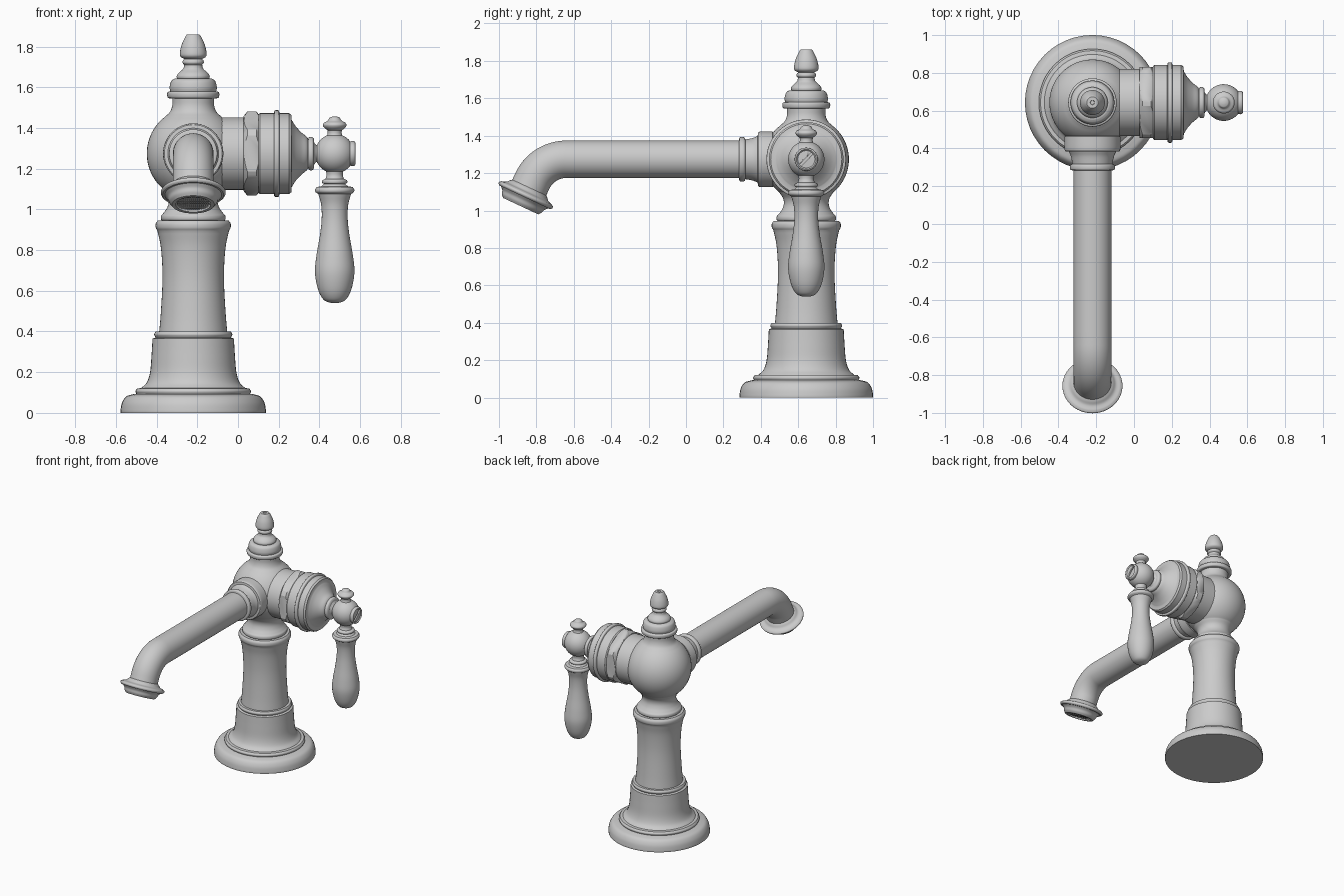
import bpy, bmesh, math
from mathutils import Vector, Matrix

if "Cube" in bpy.data.objects:
    bpy.data.objects.remove(bpy.data.objects["Cube"])

SEG = 48
CX, CY, CZ = -0.22, 0.643, 1.274      # column axis and valve height
HX = 0.475                            # lever axis


def finish(name, bm, angle=32):
    bmesh.ops.recalc_face_normals(bm, faces=bm.faces[:])
    me = bpy.data.meshes.new(name)
    bm.to_mesh(me)
    bm.free()
    ob = bpy.data.objects.new(name, me)
    bpy.context.collection.objects.link(ob)
    bpy.ops.object.select_all(action='DESELECT')
    ob.select_set(True)
    bpy.context.view_layer.objects.active = ob
    bpy.ops.object.shade_smooth_by_angle(angle=math.radians(angle))
    return ob


def sweep(name, stations, seg=SEG):
    """Skin circles given as (centre, direction, radius), capping both ends."""
    bm = bmesh.new()
    rings = []
    for c, d, r in stations:
        u = Vector((0, 1, 0)) if abs(d.x) > 0.9 else Vector((1, 0, 0))
        v = d.cross(u)
        rings.append([bm.verts.new(c + r * (math.cos(a) * u + math.sin(a) * v))
                      for a in (2 * math.pi * i / seg for i in range(seg))])
    for a, b in zip(rings, rings[1:]):
        for i in range(seg):
            j = (i + 1) % seg
            bm.faces.new((a[i], a[j], b[j], b[i]))
    bm.faces.new(rings[0])
    bm.faces.new(rings[-1])
    return finish(name, bm)


def smooth(pts, n=5):
    """Catmull-Rom curve through a run of points."""
    p = [Vector(q) for q in pts]
    if len(p) < 3:
        return p
    p = [2 * p[0] - p[1]] + p + [2 * p[-1] - p[-2]]
    out = []
    for a, b, c, d in zip(p, p[1:], p[2:], p[3:]):
        for k in range(n):
            t = k / n
            out.append(0.5 * (2 * b + (c - a) * t + (2 * a - 5 * b + 4 * c - d) * t * t
                              + (3 * b - a - 3 * c + d) * t ** 3))
    return out + [p[-2]]


def arc(r, c, a0, a1, n=16):
    """Part of a ball profile, angles measured from the axis start."""
    return [(r * math.sin(math.radians(a0 + (a1 - a0) * i / n)),
             c - r * math.cos(math.radians(a0 + (a1 - a0) * i / n))) for i in range(n + 1)]


def lathe(name, runs, origin, axis):
    """Revolve runs of (radius, distance) points; each run is smoothed."""
    o, d = Vector(origin), Vector(axis).normalized()
    pts = []
    for run in runs:
        for q in smooth(run):
            if not pts or (q - pts[-1]).length > 1e-4:
                pts.append(q)
    return sweep(name, [(o + d * q[1], d, max(q[0], 0.004)) for q in pts])


def boolean(ob, cutter, op):
    m = ob.modifiers.new(op.lower(), 'BOOLEAN')
    m.operation, m.object, m.solver = op, cutter, 'EXACT'
    cutter.hide_render = True
    cutter.hide_set(True)


UP, COL = (0, 0, 1), (CX, CY, 0)

# Stepped foot and pedestal
lathe("base_foot", [
    [(.357, 0), (.357, .015), (.35, .05), (.33, .08), (.295, .092)],
    [(.28, .094), (.284, .107), (.275, .12)],
    [(.255, .122), (.228, .15), (.212, .2), (.205, .28), (.2, .365)],
    [(.2, .365), (.185, .37)], [(.185, .37), (.192, .385), (.185, .4)], [(.16, .4), (.05, .4)],
], COL, UP)

# Waisted column
lathe("column", [
    [(.168, .39), (.16, .48), (.152, .62), (.152, .72), (.16, .82), (.176, .895)],
    [(.176, .895), (.184, .91), (.184, .93), (.174, .945)], [(.1, .945), (.05, .945)],
], COL, UP)

# Neck, ball body and top neck
lathe("ball_body", [
    [(.145, .94), (.158, .95), (.158, .968), (.148, .98)],
    [(.148, .98), (.13, 1.005), (.12, 1.035), (.124, 1.065), (.142, 1.094)],
    arc(.228, CZ, 39, 142),
    [(.14, 1.454), (.115, 1.478), (.103, 1.51), (.102, 1.55)],
], COL, UP)

# Cap and finial
lathe("top_finial", [
    [(.1, 1.545), (.122, 1.547), (.128, 1.56), (.126, 1.575), (.113, 1.58)],
    [(.113, 1.58), (.116, 1.6), (.108, 1.63), (.09, 1.643)],
    [(.08, 1.643), (.081, 1.655), (.072, 1.67), (.05, 1.69), (.044, 1.71)],
    [(.044, 1.71), (.052, 1.72), (.05, 1.732), (.042, 1.738)],
    [(.042, 1.738), (.06, 1.748), (.066, 1.765), (.058, 1.805), (.043, 1.84), (.036, 1.853)],
    [(.036, 1.853), (.03, 1.86)], [(.012, 1.86), (.01, 1.855)],
], COL, UP)

# Spout collar
lathe("spout_collar", [
    [(.13, .12), (.14, .17), (.148, .18)], [(.148, .18), (.148, .245), (.142, .258)],
    [(.125, .26), (.114, .285), (.106, .325)],
    [(.106, .325), (.116, .33), (.119, .343), (.116, .356), (.1, .36)],
], (CX, CY, CZ), (0, -1, 0))

# Spout tube: straight run, 65 degree bend, short drop
R, BEND, Y0 = 0.2, math.radians(65), -0.64
path = [(Vector((CX, .5 + (Y0 - .5) * i / 16, CZ)), Vector((0, -1, 0)), .1) for i in range(16)]
for i in range(17):
    a = BEND * i / 16
    path.append((Vector((CX, Y0 - R * math.sin(a), CZ - R * (1 - math.cos(a)))),
                 Vector((0, -math.cos(a), -math.sin(a))), .1))
end, tip_dir = path[-1][0], path[-1][1]
tip = end + tip_dir * .083
path.append((tip, tip_dir, .1))
sweep("spout_tube", path)

# Spout nozzle with recessed opening
lathe("spout_nozzle", [
    [(.098, -.045), (.11, -.035), (.125, -.02), (.148, -.012)],
    [(.148, -.012), (.158, -.004), (.158, .006), (.15, .014)],
    [(.14, .014), (.125, .03), (.117, .05), (.104, .066)],
    [(.104, .066), (.086, .066)], [(.086, .066), (.084, .04)], [(.084, .04), (.02, .04)],
], tip, tip_dir)

# Aerator screen
bm = bmesh.new()
bmesh.ops.create_grid(bm, x_segments=18, y_segments=18, size=.09)
bmesh.ops.delete(bm, geom=[f for f in bm.faces if f.calc_center_median().length > .083],
                 context='FACES')
bm.transform(Matrix.Translation(tip + tip_dir * .056)
             @ tip_dir.to_track_quat('Z', 'Y').to_matrix().to_4x4())
screen = finish("aerator_screen", bm)
wire = screen.modifiers.new("wire", 'WIREFRAME')
wire.thickness = .004

# Valve barrel on the side of the ball
SIDE, VALVE = (1, 0, 0), (0, CY, CZ)
lathe("valve_barrel", [
    [(.178, -.12), (.178, .035)], [(.178, .035), (.178, .1)],
    [(.192, .1), (.199, .108)], [(.199, .108), (.199, .176)],
    [(.199, .176), (.211, .18), (.213, .19), (.211, .2), (.199, .204)],
    [(.199, .204), (.199, .25)], [(.199, .25), (.19, .262)],
    [(.165, .264), (.135, .283), (.105, .31), (.085, .335), (.072, .345)],
    [(.072, .345), (.081, .35), (.081, .366), (.07, .374)],
    [(.055, .374), (.042, .385), (.04, .41)],
], VALVE, SIDE)

# Hex nut with chamfered corners
bm = bmesh.new()
bmesh.ops.create_cone(bm, cap_ends=True, segments=6, radius1=.216, radius2=.216, depth=.08)
bm.transform(Matrix.Translation((.068, CY, CZ)) @ Matrix.Rotation(math.pi / 2, 4, 'Y')
             @ Matrix.Rotation(math.pi / 2, 4, 'Z'))
nut = finish("hex_nut", bm)
chamfer = lathe("nut_chamfer_helper", [
    [(.182, .026), (.207, .046)], [(.207, .046), (.207, .09)], [(.207, .09), (.182, .11)],
], VALVE, SIDE)
boolean(nut, chamfer, 'INTERSECT')

# Handle ball with slotted screw end
hub = lathe("handle_ball", [
    arc(.097, HX, 25, 142),
    [(.06, .552), (.062, .562), (.06, .572), (.053, .577)],
    [(.053, .577), (.048, .572)], [(.046, .57), (.01, .572)],
], VALVE, SIDE)
bm = bmesh.new()
bmesh.ops.create_cube(bm, size=1)
bm.transform(Matrix.Translation((.575, CY, CZ)) @ Matrix.Rotation(math.radians(-45), 4, 'X')
             @ Matrix.Diagonal((.03, .014, .09, 1)))
boolean(hub, finish("screw_slot_cutter", bm), 'DIFFERENCE')

# Button above the handle ball
LEVER = (HX, CY, 0)
lathe("handle_button", [
    [(.045, 1.345), (.035, 1.37), (.035, 1.388)],
    [(.035, 1.388), (.052, 1.402), (.058, 1.415), (.052, 1.426)],
    [(.052, 1.426), (.034, 1.436), (.025, 1.45), (.01, 1.456)],
], LEVER, UP)

# Hanging lever grip
lathe("lever_grip", [
    [(.004, .54), (.03, .543), (.058, .56), (.083, .61), (.097, .69), (.09, .77),
     (.073, .87), (.064, .95), (.066, 1.02), (.08, 1.075)],
    [(.08, 1.075), (.094, 1.085), (.096, 1.098), (.088, 1.11)],
    [(.065, 1.113), (.052, 1.125)],
    [(.052, 1.125), (.061, 1.13), (.061, 1.142), (.05, 1.148)],
    [(.045, 1.15), (.04, 1.17), (.045, 1.2)],
], LEVER, UP)
